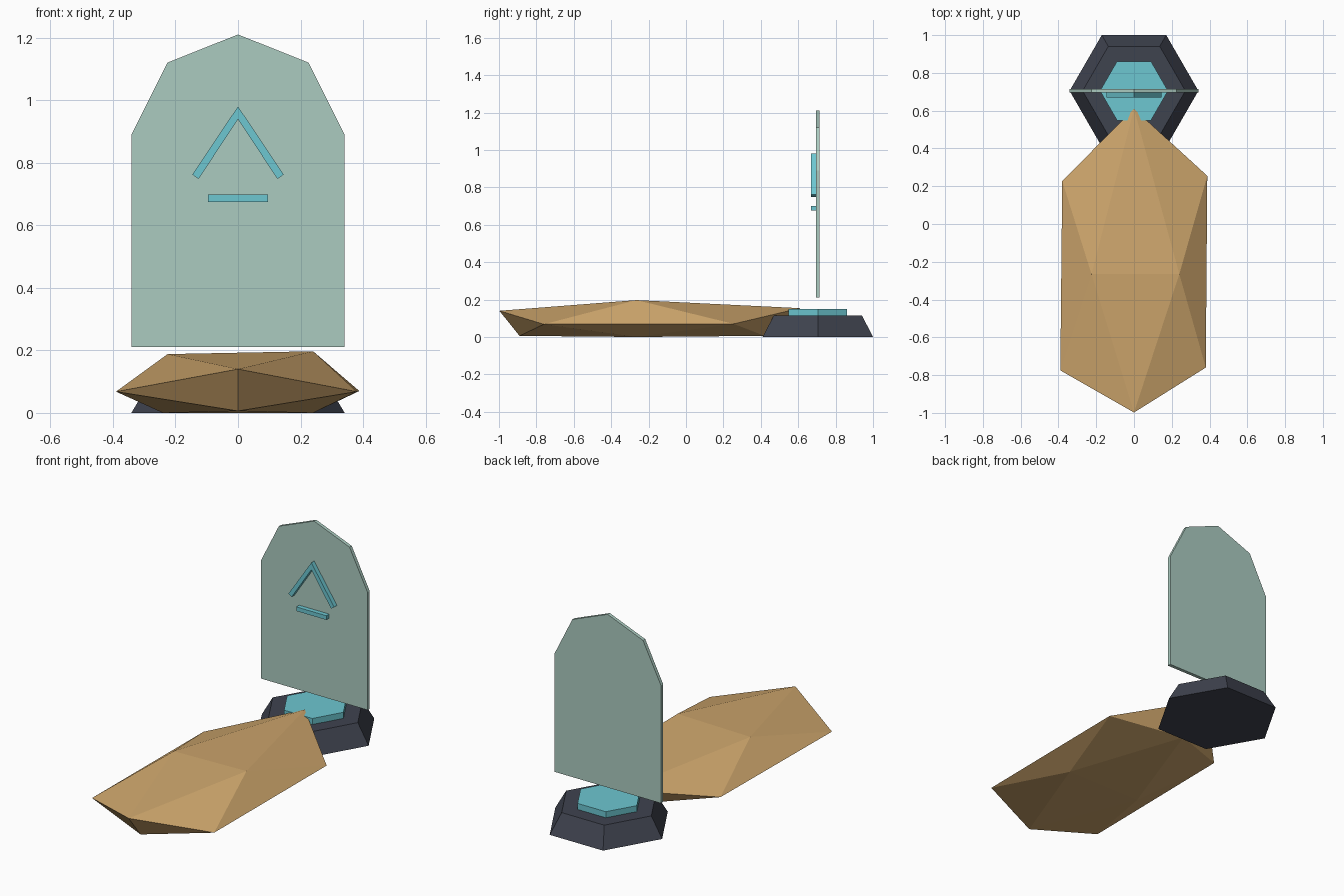
import bpy, bmesh, math
from mathutils import Vector

cube = bpy.data.objects.get("Cube")
if cube:
    bpy.data.objects.remove(cube, do_unlink=True)


def material(name, rgb):
    linear = [((c / 255 + 0.055) / 1.055) ** 2.4 for c in rgb] + [1]
    m = bpy.data.materials.new(name)
    m.use_nodes = True
    m.diffuse_color = linear
    bsdf = next(n for n in m.node_tree.nodes if n.type == "BSDF_PRINCIPLED")
    bsdf.inputs["Base Color"].default_value = linear
    return m


tan = material("tan stone", (207, 167, 109))
slate = material("dark slate", (63, 67, 79))
cyan = material("glowing cyan", (109, 199, 209))
pale = material("pale green glass", (171, 203, 192))


def finish(bm, name, mat):
    bmesh.ops.recalc_face_normals(bm, faces=bm.faces)
    mesh = bpy.data.meshes.new(name)
    bm.to_mesh(mesh)
    bm.free()
    mesh.materials.append(mat)
    obj = bpy.data.objects.new(name, mesh)
    bpy.context.collection.objects.link(obj)
    return obj


def hex_prism(name, r_bottom, r_top, z0, z1, mat):
    bpy.ops.mesh.primitive_cone_add(
        vertices=6, radius1=r_bottom, radius2=r_top, depth=z1 - z0,
        location=(0, PEDESTAL_Y, (z0 + z1) / 2), rotation=(0, 0, math.pi / 6))
    obj = bpy.context.object
    obj.name = obj.data.name = name
    obj.data.materials.append(mat)


def slab(name, outline, y0, y1, mat):
    """Extrude an x-z outline from y0 to y1."""
    bm = bmesh.new()
    face = bm.faces.new([bm.verts.new((x, y0, z)) for x, z in outline])
    new = bmesh.ops.extrude_face_region(bm, geom=[face])["geom"]
    verts = [v for v in new if isinstance(v, bmesh.types.BMVert)]
    bmesh.ops.translate(bm, verts=verts, vec=(0, y1 - y0, 0))
    return finish(bm, name, mat)


PEDESTAL_Y = 0.705

# Pedestal and its lit hexagonal pad
hex_prism("pedestal", 0.341, 0.272, 0, 0.115, slate)
hex_prism("pedestal_pad", 0.18, 0.18, 0.11, 0.15, cyan)

# Floating tablet with a faceted arch
right_half = [(0.341, 0.21), (0.341, 0.89), (0.226, 1.12)]
outline = right_half + [(0, 1.21)] + [(-x, z) for x, z in reversed(right_half)]
slab("tablet", outline, 0.695, 0.715, pale)

# Raised chevron and bar on the tablet's front
FRONT, BACK = 0.669, 0.695
for side, label in ((1, "left"), (-1, "right")):
    stroke = [(0, 0.98), (0.146, 0.762), (0.126, 0.748), (0, 0.939)]
    slab("chevron_" + label, [(side * x, z) for x, z in stroke], FRONT, BACK, cyan)
slab("bar", [(-0.096, 0.675), (0.096, 0.675), (0.096, 0.699), (-0.096, 0.699)],
     FRONT, BACK, cyan)

# Long stone: a stretched twenty-sided solid with uneven corners
PHI = (1 + math.sqrt(5)) / 2
corners = {
    (-1, 0, PHI): (-0.225, -0.265, 0.188), (1, 0, PHI): (0.24, -0.265, 0.197),
    (-1, 0, -PHI): (-0.24, -0.26, 0), (1, 0, -PHI): (0.24, -0.26, 0),
    (0, -PHI, 1): (0, -0.998, 0.14), (0, PHI, 1): (0, 0.61, 0.154),
    (0, -PHI, -1): (0, -0.89, 0.006), (0, PHI, -1): (0, 0.42, 0.006),
    (PHI, -1, 0): (0.38, -0.76, 0.068), (PHI, 1, 0): (0.388, 0.255, 0.07),
    (-PHI, -1, 0): (-0.39, -0.775, 0.068), (-PHI, 1, 0): (-0.38, 0.228, 0.07),
}
bm = bmesh.new()
moves = {bm.verts.new(ideal): actual for ideal, actual in corners.items()}
bmesh.ops.convex_hull(bm, input=bm.verts[:])
for vert, actual in moves.items():
    vert.co = Vector(actual)
finish(bm, "long_stone", tan)
